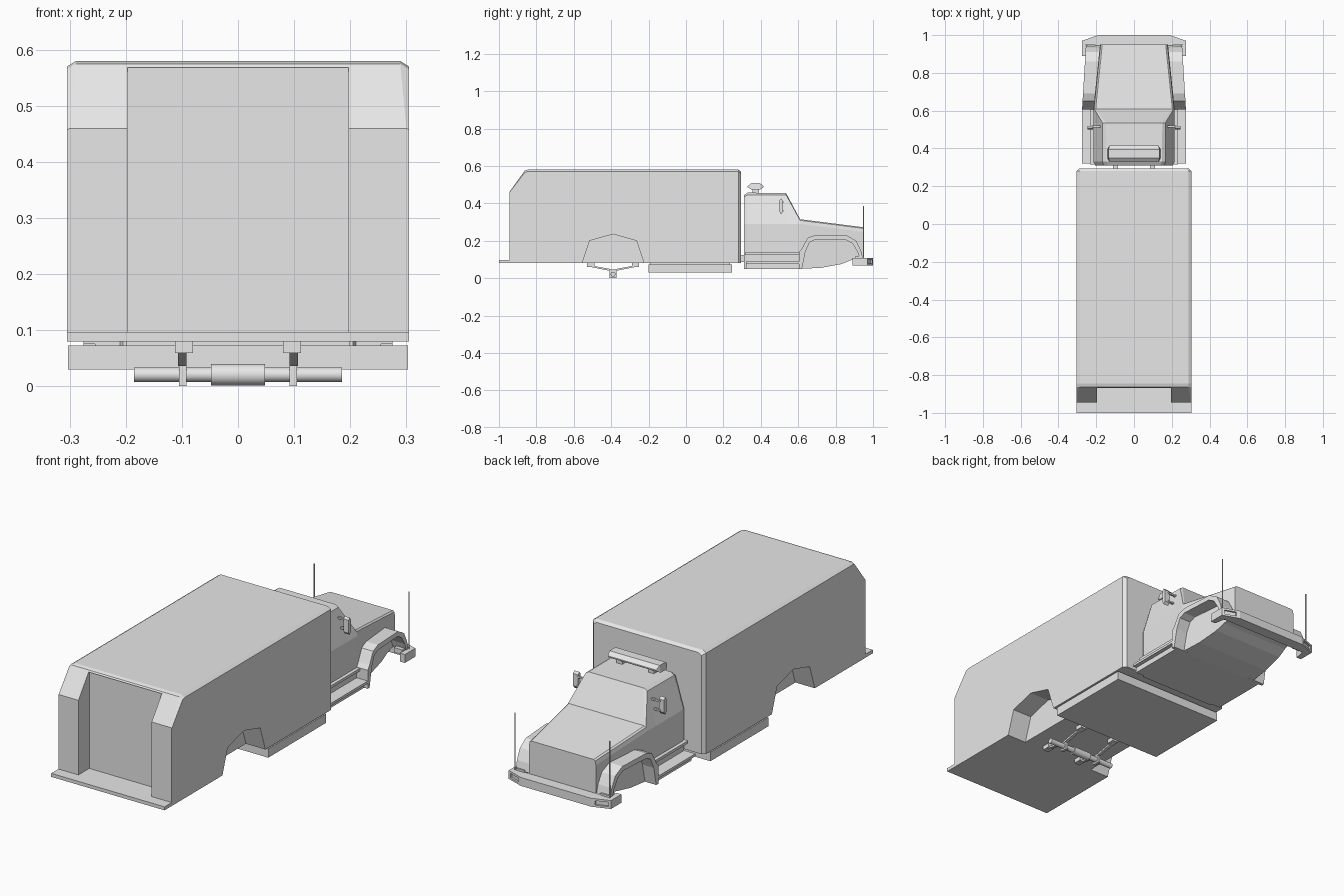
import bpy, bmesh, math
from mathutils import Matrix

if "Cube" in bpy.data.objects:
    bpy.data.objects.remove(bpy.data.objects["Cube"], do_unlink=True)

grey = bpy.data.materials.new("plain grey")
grey.use_nodes = True
grey.diffuse_color = (0.8, 0.8, 0.8, 1)
grey.node_tree.nodes["Principled BSDF"].inputs["Base Color"].default_value = (0.8, 0.8, 0.8, 1)


def finish(name, bm):
    bmesh.ops.recalc_face_normals(bm, faces=bm.faces)
    mesh = bpy.data.meshes.new(name)
    bm.to_mesh(mesh)
    bm.free()
    mesh.materials.append(grey)
    obj = bpy.data.objects.new(name, mesh)
    bpy.context.collection.objects.link(obj)
    return obj


def mirror(obj):
    obj.modifiers.new("mirror", 'MIRROR').use_mirror_merge = False
    return obj


def box(name, x0, x1, y0, y1, z0, z1):
    return prism(name, [(y0, z0), (y1, z0), (y1, z1), (y0, z1)], x0, x1)


def prism(name, pts, x0, x1, taper=None):
    """Side profile (y, z) extruded across x; taper(y) moves the outer side."""
    bm = bmesh.new()
    a = [bm.verts.new((x0, y, z)) for y, z in pts]
    b = [bm.verts.new((x1 - (taper(y) if taper else 0), y, z)) for y, z in pts]
    bridge(bm, [a, b])
    return finish(name, bm)


def bridge(bm, rings):
    n = len(rings[0])
    for a, b in zip(rings, rings[1:]):
        for i in range(n):
            j = (i + 1) % n
            bm.faces.new((a[i], a[j], b[j], b[i]))
    bm.faces.new(rings[0])
    bm.faces.new(rings[-1])


def loft(name, sections):
    """Skin through symmetric cross sections: (y, [right half points (x, z)])."""
    bm = bmesh.new()
    rings = []
    for y, half in sections:
        ring = half + [(-x, z) for x, z in reversed(half)]
        rings.append([bm.verts.new((x, y, z)) for x, z in ring])
    bridge(bm, rings)
    return finish(name, bm)


def rod(name, radius, length, place, sides=16):
    bm = bmesh.new()
    bmesh.ops.create_cone(bm, cap_ends=True, segments=sides, radius1=radius,
                          radius2=radius, depth=length, matrix=place)
    obj = finish(name, bm)
    for f in obj.data.polygons:
        f.use_smooth = len(f.vertices) == 4
    return obj


def cut(obj, cutter):
    cutter.hide_render = True
    cutter.hide_viewport = True
    cutter.display_type = 'WIRE'
    mod = obj.modifiers.new("cut", 'BOOLEAN')
    mod.operation = 'DIFFERENCE'
    mod.solver = 'EXACT'
    mod.object = cutter


# Cargo body with chamfered roof, recessed door and wheel arches
def body_section(y, w, top, c=0.01):
    return y, [(w, 0.08), (w, top - c), (w - 1.6 * c, top)]


cargo = loft("cargo_body", [
    body_section(-0.945, 0.305, 0.46, 0.003), body_section(-0.862, 0.305, 0.575),
    body_section(-0.845, 0.305, 0.58), body_section(0.28, 0.305, 0.58),
    body_section(0.295, 0.29, 0.57)])
cut(cargo, box("door_cutter", -0.197, 0.197, -1.1, -0.862, 0.097, 0.568))
arch = [(-0.562, 0.06), (-0.555, 0.08), (-0.515, 0.2), (-0.39, 0.235),
        (-0.265, 0.2), (-0.225, 0.08), (-0.218, 0.06)]
for side in (1, -1):
    cut(cargo, prism("arch_cutter", arch, side * 0.2, side * 0.4))
box("rear_step", -0.305, 0.305, -1.0, -0.94, 0.08, 0.097)

# Under-body skirt tank
box("skirt_tank", -0.303, 0.303, -0.2, 0.245, 0.03, 0.073)
box("tank_mount", -0.2, 0.2, -0.19, 0.235, 0.07, 0.082)

# Rear axle and leaf springs
across = Matrix.Translation((0, -0.39, 0.021)) @ Matrix.Rotation(math.pi / 2, 4, 'Y')
rod("rear_axle", 0.013, 0.37, across)
rod("axle_housing", 0.019, 0.096, across)
mirror(prism("leaf_spring", [(-0.53, 0.064), (-0.39, 0.036), (-0.25, 0.064),
                             (-0.25, 0.072), (-0.39, 0.046), (-0.53, 0.072)], 0.092, 0.107))
for y in (-0.51, -0.27):
    mirror(box("spring_hanger", 0.08, 0.112, y - 0.02, y + 0.02, 0.06, 0.082))
mirror(box("axle_clamp", 0.092, 0.105, -0.408, -0.372, 0.001, 0.037))


# Cab and hood
def cab_section(y, bx, bz, belt, bez, sx, sz, tx, tz):
    return y, [(bx, bz), (belt, 0.13), (belt, bez), (sx, sz), (tx, tz)]


def hood_section(y, bz):
    t = (y - 0.61) / 0.34
    w = 0.215 - 0.035 * t
    top = 0.315 - 0.043 * t
    return cab_section(y, w, bz, w, top - 0.025, w - 0.004, top - 0.006, w - 0.012, top)


loft("cab_and_hood", [
    cab_section(0.31, 0.205, 0.05, 0.205, 0.29, 0.16, 0.435, 0.14, 0.445),
    cab_section(0.33, 0.215, 0.05, 0.215, 0.29, 0.168, 0.445, 0.148, 0.457),
    cab_section(0.535, 0.215, 0.05, 0.215, 0.29, 0.166, 0.445, 0.15, 0.455),
    hood_section(0.61, 0.05), hood_section(0.72, 0.055), hood_section(0.83, 0.075),
    hood_section(0.88, 0.095), hood_section(0.95, 0.11)])
mirror(box("chassis_rail", 0.085, 0.11, 0.28, 0.33, 0.085, 0.125))

# Front fenders
fender = [(0.605, 0.05), (0.605, 0.14), (0.62, 0.16), (0.65, 0.215), (0.69, 0.23),
          (0.86, 0.228), (0.91, 0.2), (0.935, 0.15), (0.945, 0.11),
          (0.928, 0.11), (0.915, 0.145), (0.89, 0.185), (0.855, 0.205),
          (0.69, 0.205), (0.66, 0.19), (0.638, 0.14), (0.62, 0.05)]
mirror(prism("front_fender", fender, 0.175, 0.275, lambda y: 0.06 * (y - 0.605)))

# Running boards and door sills
mirror(box("running_board", 0.2, 0.275, 0.32, 0.61, 0.076, 0.088))
mirror(box("step_skirt", 0.2, 0.255, 0.32, 0.61, 0.05, 0.078))
mirror(box("door_sill", 0.2, 0.232, 0.315, 0.61, 0.125, 0.138))

# Front bumper with recessed corner lamps
outline = [(0.19, 1.0), (0.275, 0.97), (0.275, 0.89), (0.25, 0.89), (0.24, 0.945), (0.17, 0.945)]
bm = bmesh.new()
ring = outline + [(-x, y) for x, y in reversed(outline)]
bridge(bm, [[bm.verts.new((x, y, z)) for x, y in ring] for z in (0.067, 0.108)])
bumper = finish("front_bumper", bm)
for side in (1, -1):
    lamp = box("lamp_cutter", -0.03, 0.03, -0.01, 0.01, 0.077, 0.098)
    lamp.location = (side * 0.236, 0.985, 0)
    lamp.rotation_euler.z = -side * 0.34
    cut(bumper, lamp)
    rod("marker_pole", 0.003, 0.28, Matrix.Translation((side * 0.255, 0.95, 0.245)), 8)
mirror(box("bumper_bracket", 0.205, 0.25, 0.905, 0.95, 0.095, 0.118))

# Roof light bar with tapered ends
loft("roof_light_bar", [
    (0.33, [(0.13, 0.486), (0.13, 0.492)]), (0.35, [(0.14, 0.474), (0.135, 0.508)]),
    (0.395, [(0.14, 0.474), (0.135, 0.508)]), (0.415, [(0.13, 0.486), (0.13, 0.492)])])
mirror(box("light_bar_foot", 0.07, 0.1, 0.355, 0.39, 0.445, 0.478))

# Door mirrors on arms
mirror(prism("door_mirror", [(0.5, 0.355), (0.508, 0.342), (0.518, 0.355),
                             (0.518, 0.415), (0.508, 0.426), (0.5, 0.415)], 0.218, 0.245))
for z in (0.36, 0.405):
    mirror(box("mirror_arm", 0.165, 0.225, 0.512, 0.522, z - 0.004, z + 0.004))
